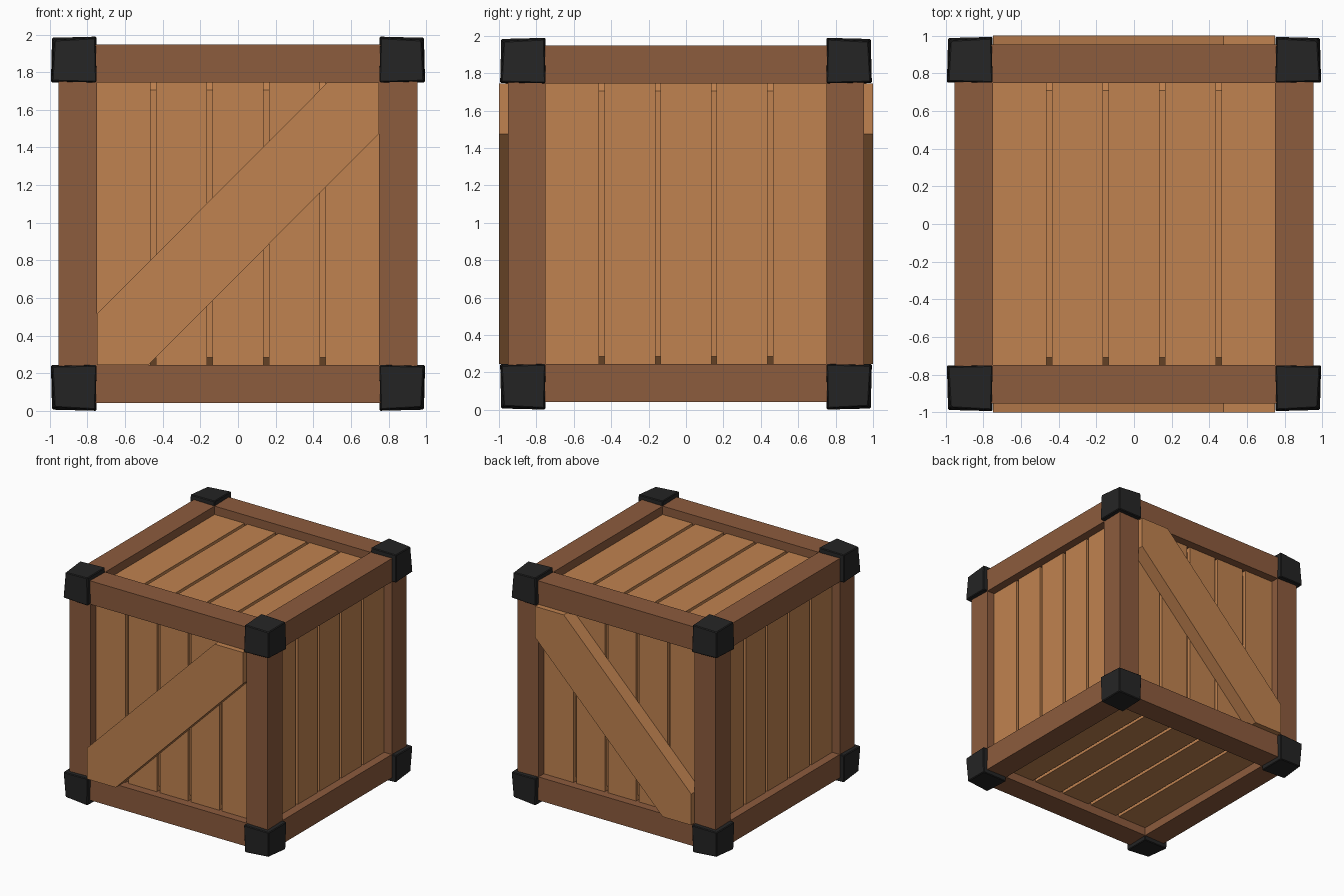
import bpy, bmesh
from itertools import product
from mathutils import Matrix, Vector

if "Cube" in bpy.data.objects:
    bpy.data.objects.remove(bpy.data.objects["Cube"])

CZ = 0.995                       # height of the crate centre
IN, OUT = 0.75, 0.953            # inner and outer faces of the frame
PANEL, FLOOR = 0.88, 0.85        # plank surface and groove floor


def material(name, rgb):
    m = bpy.data.materials.new(name)
    m.diffuse_color = (*rgb, 1)
    m.use_nodes = True
    m.node_tree.nodes["Principled BSDF"].inputs["Base Color"].default_value = m.diffuse_color
    return m


PLANK = material("plank_wood", (0.53, 0.225, 0.08))
BEAM = material("frame_wood", (0.265, 0.106, 0.047))
IRON = material("black_iron", (0.018, 0.018, 0.018))


def finish(bm, name, mat):
    bmesh.ops.recalc_face_normals(bm, faces=bm.faces)
    me = bpy.data.meshes.new(name)
    bm.to_mesh(me)
    bm.free()
    ob = bpy.data.objects.new(name, me)
    ob.location.z = CZ
    me.materials.append(mat)
    bpy.context.collection.objects.link(ob)
    return ob


def add_box(bm, lo, hi, rot=Matrix()):
    lo, hi = Vector(lo), Vector(hi)
    size = Matrix.Diagonal((*(hi - lo), 1))
    bmesh.ops.create_cube(bm, size=1, matrix=rot @ Matrix.Translation((lo + hi) / 2) @ size)


def bevel(ob, width):
    mod = ob.modifiers.new("bevel", 'BEVEL')
    mod.width, mod.segments, mod.limit_method = width, 1, 'NONE'


# Chamfered core, seen as the floor of the grooves
bm = bmesh.new()
add_box(bm, (-FLOOR,) * 3, (FLOOR,) * 3)
bevel(finish(bm, "crate_core", PLANK), 0.14)

# Five planks on every side, lying along local y and facing local +z
sides = {
    "top": Matrix(),
    "bottom": Matrix.Rotation(3.14159265, 4, 'Y'),
    "front": Matrix.Rotation(1.57079633, 4, 'X'),
    "back": Matrix.Rotation(-1.57079633, 4, 'X'),
    "right": Matrix.Rotation(1.57079633, 4, 'Z') @ Matrix.Rotation(1.57079633, 4, 'X'),
    "left": Matrix.Rotation(-1.57079633, 4, 'Z') @ Matrix.Rotation(1.57079633, 4, 'X'),
}
for side, rot in sides.items():
    bm = bmesh.new()
    for i in range(-2, 3):
        x0 = -0.76 if i == -2 else i * 0.3 - 0.136
        x1 = 0.76 if i == 2 else i * 0.3 + 0.136
        add_box(bm, (x0, -0.76, 0.84), (x1, 0.76, PANEL), rot)
    finish(bm, side + "_planks", PLANK)

# Twelve frame beams, four along each axis
for axis, label in enumerate(("cross_beams", "side_beams", "corner_posts")):
    bm = bmesh.new()
    for a, b in product((-1, 1), repeat=2):
        lo, hi = [0, 0, 0], [0, 0, 0]
        lo[axis], hi[axis] = -0.77, 0.77
        for k, s in (((axis + 1) % 3, a), ((axis + 2) % 3, b)):
            lo[k], hi[k] = sorted((s * IN, s * OUT))
        add_box(bm, lo, hi)
    finish(bm, label, BEAM)

# Diagonal braces on front and back, clipped to the frame opening
outline = [(-IN, -0.48), (-IN, -IN), (-0.475, -IN), (IN, 0.48), (IN, IN), (0.475, IN)]
for name, s in (("front_brace", -1), ("back_brace", 1)):
    bm = bmesh.new()
    face = bm.faces.new([bm.verts.new((x, s * PANEL, z)) for x, z in outline])
    ext = bmesh.ops.extrude_face_region(bm, geom=[face], use_keep_orig=True)
    moved = [v for v in ext["geom"] if isinstance(v, bmesh.types.BMVert)]
    bmesh.ops.translate(bm, verts=moved, vec=(0, s * (1 - PANEL), 0))
    finish(bm, name, PLANK)

# Eight iron corner caps, pinched towards the outermost corner
bm = bmesh.new()
for signs in product((-1, 1), repeat=3):
    made = bmesh.ops.create_cube(bm, size=2)["verts"]
    for v in made:
        n = sum(c > 0 for c in v.co)
        outer = (0.985, 0.994, 0.988, 0.976)[n]
        inner = (0.75, 0.751, 0.757, 0.757)[n]
        v.co = [s * (outer if c > 0 else inner) for c, s in zip(v.co, signs)]
bevel(finish(bm, "corner_caps", IRON), 0.006)
